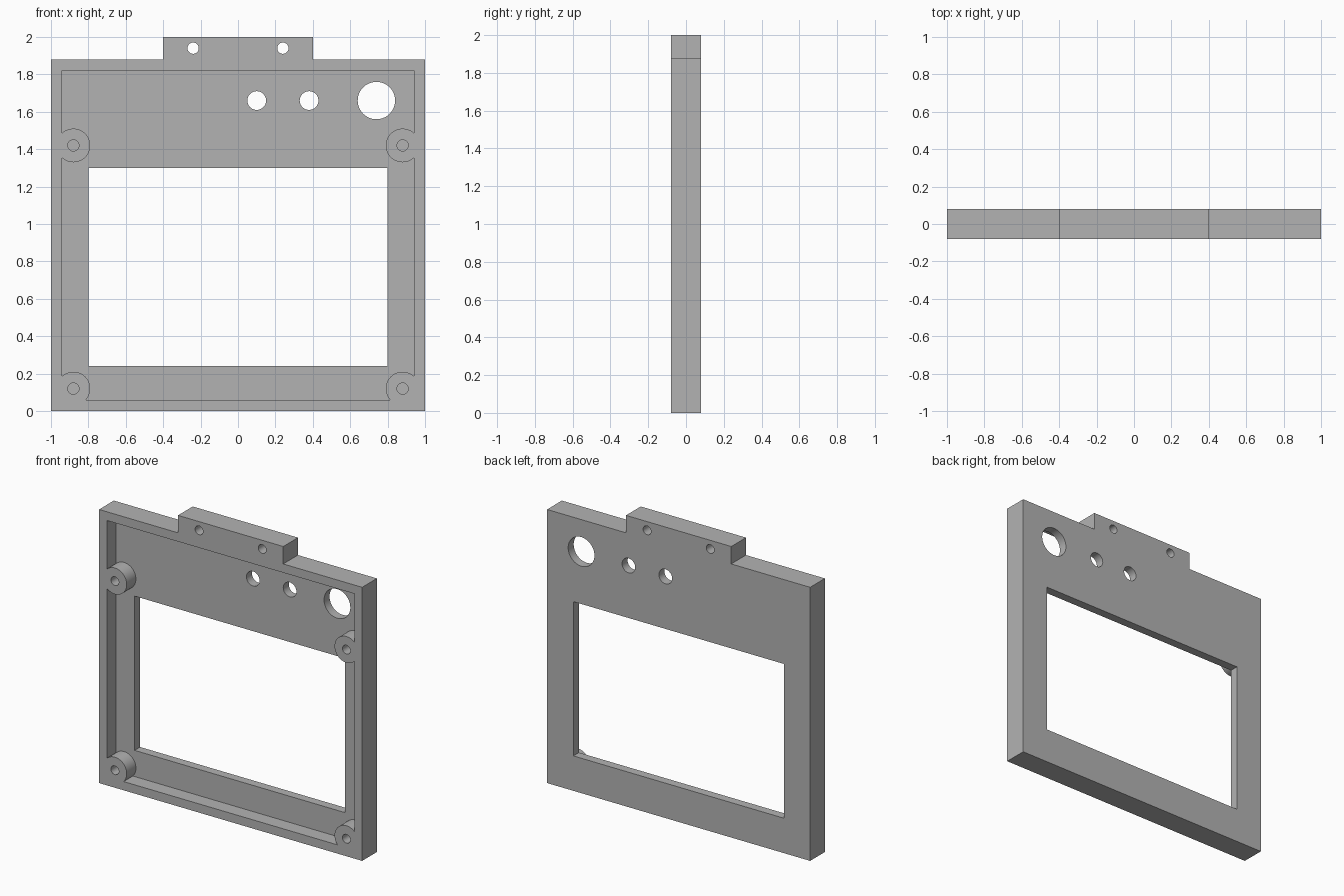
import bpy
import bmesh
import math
from mathutils import Matrix

cube = bpy.data.objects.get("Cube")
if cube:
    bpy.data.objects.remove(cube, do_unlink=True)

FRONT, BACK = -0.08, 0.08
FLOOR = 0.02            # inner face of the back panel
OVER = 0.05             # cutter overshoot

grey = bpy.data.materials.new("plain grey")
grey.use_nodes = True
color = (0.45, 0.45, 0.45, 1)
grey.diffuse_color = color
grey.node_tree.nodes["Principled BSDF"].inputs["Base Color"].default_value = color


def add_object(name, bm):
    bmesh.ops.recalc_face_normals(bm, faces=bm.faces)
    mesh = bpy.data.meshes.new(name)
    bm.to_mesh(mesh)
    bm.free()
    mesh.materials.append(grey)
    obj = bpy.data.objects.new(name, mesh)
    bpy.context.collection.objects.link(obj)
    return obj


def slab(name, outline, y0, y1):
    """Extrude an x-z outline from y0 to y1."""
    bm = bmesh.new()
    face = bm.faces.new([bm.verts.new((x, y0, z)) for x, z in outline])
    moved = bmesh.ops.extrude_face_region(bm, geom=[face])["geom"]
    verts = [v for v in moved if isinstance(v, bmesh.types.BMVert)]
    bmesh.ops.translate(bm, verts=verts, vec=(0, y1 - y0, 0))
    return add_object(name, bm)


def rect(x, z0, z1):
    return [(-x, z0), (x, z0), (x, z1), (-x, z1)]


def rod(name, x, z, radius, y0, y1):
    bm = bmesh.new()
    place = Matrix.Translation((x, (y0 + y1) / 2, z)) @ Matrix.Rotation(math.pi / 2, 4, "X")
    bmesh.ops.create_cone(bm, cap_ends=True, segments=48, radius1=radius,
                          radius2=radius, depth=y1 - y0, matrix=place)
    return add_object(name, bm)


def cut(target, cutter):
    cutter.hide_render = True
    mod = target.modifiers.new("cut", "BOOLEAN")
    mod.operation = "DIFFERENCE"
    mod.solver = "EXACT"
    mod.object = cutter
    bpy.context.view_layer.objects.active = target
    bpy.ops.object.modifier_apply(modifier=mod.name)
    bpy.data.objects.remove(cutter, do_unlink=True)


# Frame body with the raised top tab
frame = slab("display_frame", [(-1, 0), (1, 0), (1, 1.88), (0.4, 1.88), (0.4, 2),
                               (-0.4, 2), (-0.4, 1.88), (-1, 1.88)], FRONT, BACK)

# Front recess, leaving the four screw posts standing
posts = [(side * 0.88, z) for side in (-1, 1) for z in (0.12, 1.42)]
recess = slab("recess_cutter", rect(0.94, 0.06, 1.82), FRONT - OVER, FLOOR)
for x, z in posts:
    cut(recess, rod("post_cutter", x, z, 0.09, FRONT - 2 * OVER, BACK))
cut(frame, recess)

# Screen window
cut(frame, slab("window_cutter", rect(0.8, 0.24, 1.3), FRONT - OVER, BACK + OVER))

# Blind screw holes in the posts
for x, z in posts:
    cut(frame, rod("screw_cutter", x, z, 0.03, FRONT - OVER, FLOOR))

# Through holes: tab mounts, two small controls, one large control
for x, z, radius in [(-0.24, 1.94, 0.03), (0.24, 1.94, 0.03), (0.1, 1.66, 0.05),
                     (0.38, 1.66, 0.05), (0.74, 1.66, 0.1)]:
    cut(frame, rod("hole_cutter", x, z, radius, FRONT - OVER, BACK + OVER))

# Smooth round walls, sharp edges
bpy.ops.object.select_all(action="DESELECT")
frame.select_set(True)
bpy.context.view_layer.objects.active = frame
bpy.ops.object.shade_smooth_by_angle(angle=math.radians(30))
